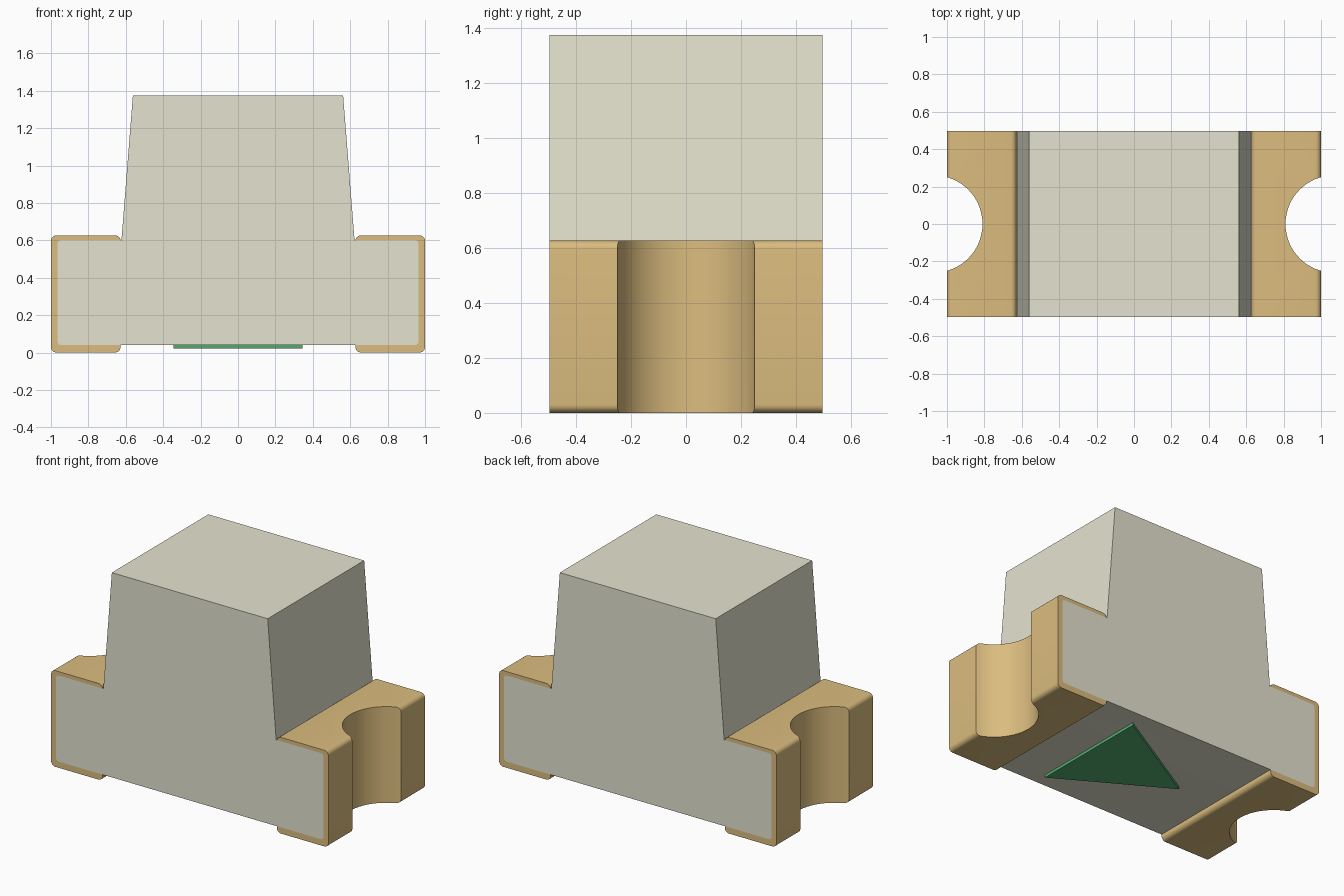
import bpy, bmesh, math
from mathutils import Vector

if "Cube" in bpy.data.objects:
    bpy.data.objects.remove(bpy.data.objects["Cube"], do_unlink=True)


def material(name, srgb):
    lin = [((c + 0.055) / 1.055) ** 2.4 for c in srgb] + [1.0]
    m = bpy.data.materials.new(name)
    m.use_nodes = True
    m.diffuse_color = lin
    m.node_tree.nodes["Principled BSDF"].inputs["Base Color"].default_value = lin
    return m


BODY = material("off white", (0.895, 0.891, 0.813))
GOLD = material("gold", (0.859, 0.738, 0.496))
GREEN = material("green", (0.34, 0.68, 0.445))


def prism(name, points, offset, mat):
    """Extrude a closed 3D outline along an offset vector."""
    bm = bmesh.new()
    face = bm.faces.new([bm.verts.new(p) for p in points])
    ext = bmesh.ops.extrude_face_region(bm, geom=[face])
    verts = [g for g in ext["geom"] if isinstance(g, bmesh.types.BMVert)]
    bmesh.ops.translate(bm, vec=offset, verts=verts)
    bmesh.ops.recalc_face_normals(bm, faces=bm.faces)
    mesh = bpy.data.meshes.new(name)
    bm.to_mesh(mesh)
    bm.free()
    mesh.materials.append(mat)
    ob = bpy.data.objects.new(name, mesh)
    bpy.context.collection.objects.link(ob)
    return ob


def rounded(corners, steps=6):
    """Outline from (x, z, radius) corners, filleting those with a radius."""
    out = []
    for i, (x, z, r) in enumerate(corners):
        p = Vector((x, z))
        if r == 0:
            out.append(p)
            continue
        a = (Vector(corners[i - 1][:2]) - p).normalized() * r
        b = (Vector(corners[(i + 1) % len(corners)][:2]) - p).normalized() * r
        for k in range(steps + 1):
            t = k / steps * math.pi / 2
            out.append(p + a * (1 - math.sin(t)) + b * (1 - math.cos(t)))
    return out


def slab(name, corners, half_depth, mat):
    pts = [(p.x, -half_depth, p.y) for p in rounded(corners)]
    return prism(name, pts, (0, 2 * half_depth, 0), mat)


def notch(radius, side):
    n = 64
    pts = [(side * 1.07 + radius * math.cos(2 * math.pi * i / n),
            radius * math.sin(2 * math.pi * i / n), -0.2) for i in range(n)]
    return prism("notch_cutter", pts, (0, 0, 1.1), GOLD)


def activate(ob):
    bpy.ops.object.select_all(action='DESELECT')
    ob.select_set(True)
    bpy.context.view_layer.objects.active = ob


def cut(ob, cutter):
    mod = ob.modifiers.new("cut", 'BOOLEAN')
    mod.operation, mod.solver, mod.object = 'DIFFERENCE', 'EXACT', cutter
    activate(ob)
    bpy.ops.object.modifier_apply(modifier=mod.name)
    bpy.data.objects.remove(cutter, do_unlink=True)


R, T = 0.26, 0.036          # notch radius, plating thickness

# Body: base slab and tapered lens in one profile
right = [(0.965, 0.04, 0.02), (0.965, 0.602, 0.02), (0.623, 0.602, 0), (0.562, 1.375, 0)]
left = [(-x, z, r) for x, z, r in reversed(right)]
body = slab("body", right + left, 0.497, BODY)
for s in (1, -1):
    cut(body, notch(R + T, s))

# Plated terminals: rounded block with a scooped end, hollowed to a thin shell
for s, name in ((1, "left_terminal"), (-1, "right_terminal")):
    pad = slab(name, [(s * 0.628, 0, 0.03), (s, 0, 0.03),
                      (s, 0.627, 0.03), (s * 0.628, 0.627, 0.03)], 0.497, GOLD)
    cut(pad, notch(R, s))
    core = slab("core_cutter", [(s * 0.5, 0.04, 0), (s * 0.965, 0.04, 0.02),
                                (s * 0.965, 0.602, 0.02), (s * 0.5, 0.602, 0)], 0.6, GOLD)
    cut(core, notch(R + T, s))
    cut(pad, core)
    activate(pad)
    bpy.ops.object.shade_smooth_by_angle(angle=math.radians(30))

activate(body)
bpy.ops.object.shade_smooth_by_angle(angle=math.radians(30))

# Polarity triangle on the underside
prism("polarity_mark", [(0.345, -0.4, 0.022), (0.345, 0.4, 0.022), (-0.345, 0, 0.022)],
      (0, 0, 0.02), GREEN)
